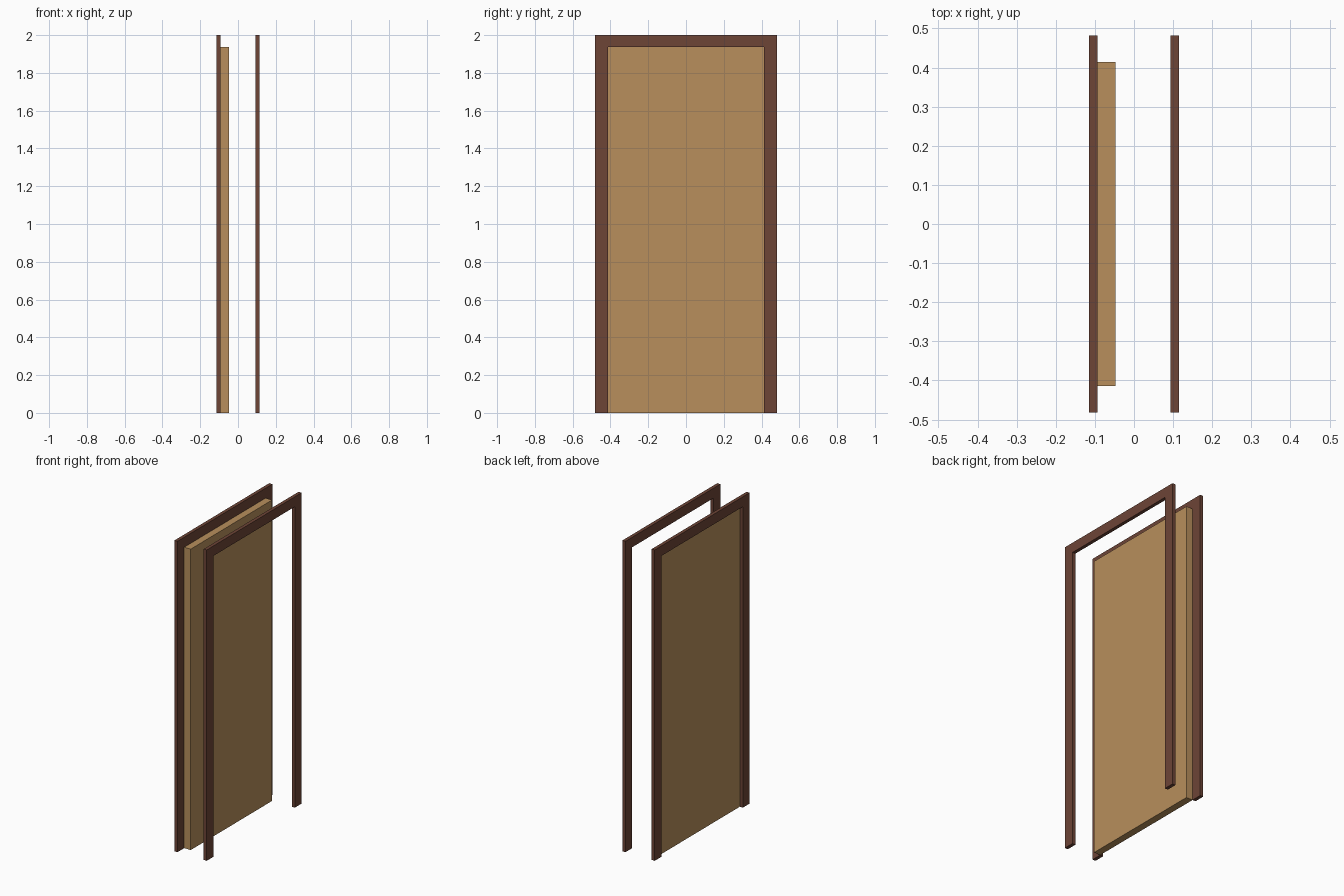
import bpy
import bmesh

if "Cube" in bpy.data.objects:
    bpy.data.objects.remove(bpy.data.objects["Cube"])


def material(name, color):
    mat = bpy.data.materials.new(name)
    mat.diffuse_color = color
    mat.use_nodes = True
    mat.node_tree.nodes["Principled BSDF"].inputs["Base Color"].default_value = mat.diffuse_color
    return mat


def extrude_profile(name, profile, x0, x1, mat):
    """Extrude a (y, z) outline from x0 to x1 into a closed solid."""
    bm = bmesh.new()
    face = bm.faces.new([bm.verts.new((x0, y, z)) for y, z in profile])
    result = bmesh.ops.extrude_face_region(bm, geom=[face])
    moved = [g for g in result["geom"] if isinstance(g, bmesh.types.BMVert)]
    bmesh.ops.translate(bm, verts=moved, vec=(x1 - x0, 0, 0))
    bmesh.ops.recalc_face_normals(bm, faces=bm.faces)
    mesh = bpy.data.meshes.new(name)
    bm.to_mesh(mesh)
    bm.free()
    mesh.materials.append(mat)
    obj = bpy.data.objects.new(name, mesh)
    bpy.context.collection.objects.link(obj)
    return obj


dark_wood = material("dark_wood", (0.153, 0.058, 0.037, 1))
light_wood = material("light_wood", (0.479, 0.275, 0.107, 1))

HALF_OUT, HALF_IN = 0.482, 0.414   # casing outer and inner half widths
TOP_OUT, TOP_IN = 2.0, 1.936       # casing outer and inner heights
X_OUT, X_IN = 0.115, 0.093         # casing outer and inner faces

# Casings: one arch-shaped trim on each side of the wall
arch = [(-HALF_OUT, 0), (-HALF_OUT, TOP_OUT), (HALF_OUT, TOP_OUT), (HALF_OUT, 0),
        (HALF_IN, 0), (HALF_IN, TOP_IN), (-HALF_IN, TOP_IN), (-HALF_IN, 0)]
for name, side in (("left_casing", -1), ("right_casing", 1)):
    extrude_profile(name, arch, side * X_OUT, side * X_IN, dark_wood)

# Door panel: plain slab filling the opening, just inside the left casing
slab = [(-HALF_IN, 0), (-HALF_IN, TOP_IN), (HALF_IN, TOP_IN), (HALF_IN, 0)]
extrude_profile("door_panel", slab, -X_IN, -0.047, light_wood)
